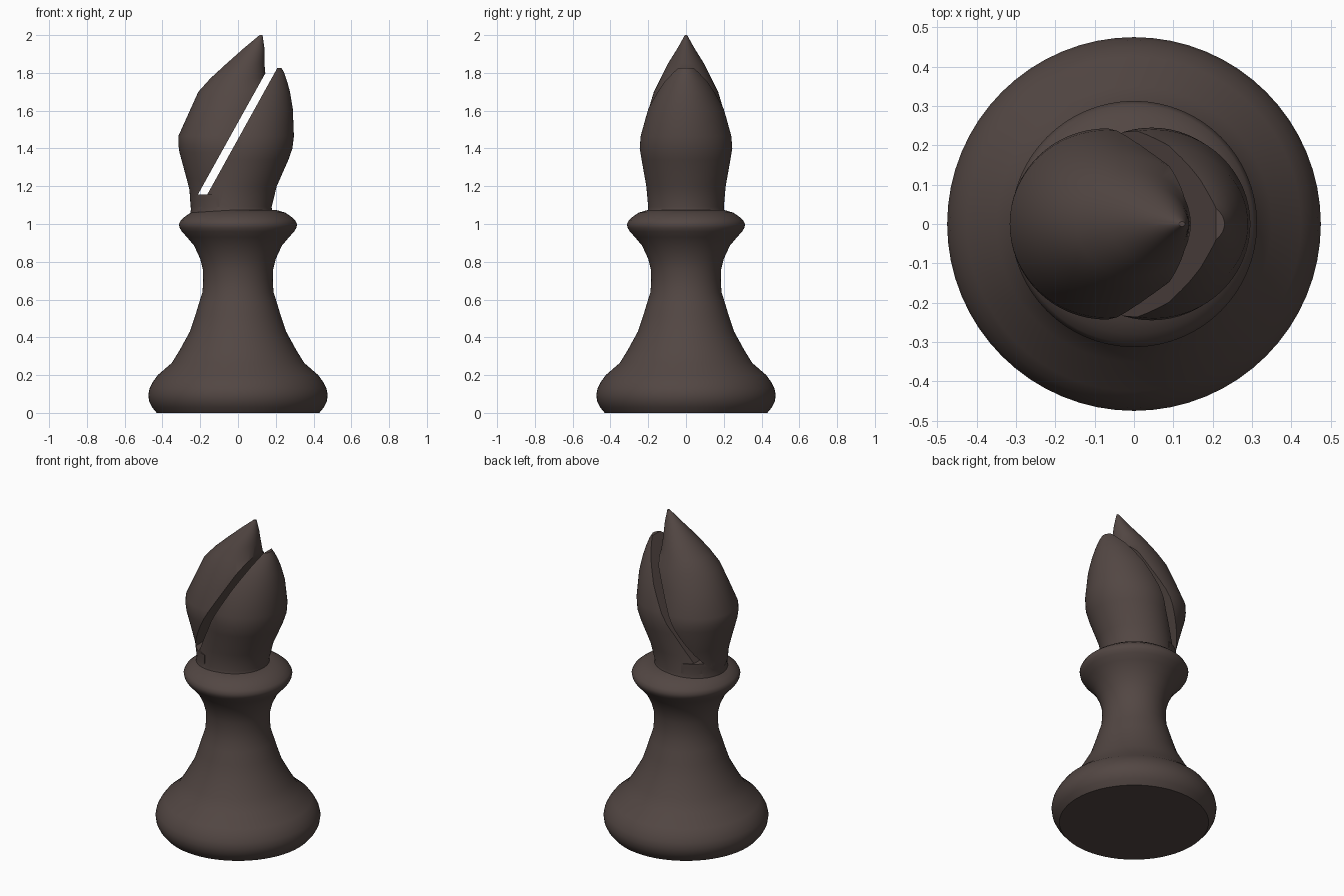
import bpy, bmesh, math
from mathutils import Vector

if "Cube" in bpy.data.objects:
    bpy.data.objects.remove(bpy.data.objects["Cube"])

SEG = 64

mat = bpy.data.materials.new("dark_wood")
mat.diffuse_color = (0.085, 0.062, 0.056, 1)
mat.use_nodes = True
mat.node_tree.nodes["Principled BSDF"].inputs["Base Color"].default_value = mat.diffuse_color


def loft(name, sections, cut=None):
    """Stack ellipses (z, centre x, x radius, y radius); optionally slice by a plane (point, normal to discard)."""
    bm = bmesh.new()
    rings = []
    for z, cx, rx, ry in sections:
        rings.append([bm.verts.new((cx + rx * math.cos(2 * math.pi * i / SEG),
                                    ry * math.sin(2 * math.pi * i / SEG), z)) for i in range(SEG)])
    for a, b in zip(rings, rings[1:]):
        for i in range(SEG):
            j = (i + 1) % SEG
            bm.faces.new((a[i], a[j], b[j], b[i]))
    bm.faces.new(rings[0][::-1])
    bm.faces.new(rings[-1])
    if cut:
        res = bmesh.ops.bisect_plane(bm, geom=bm.verts[:] + bm.edges[:] + bm.faces[:],
                                     plane_co=cut[0], plane_no=cut[1], clear_outer=True)
        edges = [e for e in bm.edges if e.is_boundary]
        bmesh.ops.holes_fill(bm, edges=edges, sides=0)
    bmesh.ops.recalc_face_normals(bm, faces=bm.faces[:])
    me = bpy.data.meshes.new(name)
    bm.to_mesh(me)
    bm.free()
    me.materials.append(mat)
    ob = bpy.data.objects.new(name, me)
    bpy.context.collection.objects.link(ob)
    return ob


# turned base, stem and collar
profile = [(.0, .43), (.03, .455), (.06, .47), (.095, .475), (.13, .468), (.165, .45), (.2, .425),
           (.265, .35), (.33, .31), (.43, .255), (.51, .228), (.585, .205), (.64, .188), (.7, .184),
           (.76, .186), (.815, .2), (.885, .232), (.93, .27), (.96, .297), (.98, .309), (1.0, .313),
           (1.02, .303), (1.04, .28), (1.06, .25), (1.075, .2)]
body = loft("body", [(z, 0, r, r) for z, r in profile])

# short neck under the slot
neck = loft("neck", [(1.03, -.035, .22, .21), (1.09, -.035, .213, .2),
                     (1.13, -.034, .22, .203), (1.155, -.033, .222, .204)],
            (Vector((-.1, 0, 1.15)), Vector((1, 0, 0))))

# right half of the head, cut along the slanted slot
right = loft("head_right", [(1.03, -.035, .22, .21), (1.09, -.035, .213, .2), (1.2, -.01, .215, .21),
                            (1.34, .035, .232, .235), (1.4, .045, .243, .245), (1.465, .05, .246, .24),
                            (1.61, .07, .22, .2), (1.7, .09, .185, .155), (1.755, .095, .165, .125),
                            (1.8, .1, .145, .09), (1.826, .11, .12, .07)],
             (Vector((-.155, 0, 1.17)), Vector((-.65, 0, .36))))

# left half of the head, leaning over the slot
left = loft("head_left", [(1.08, -.055, .195, .19), (1.18, -.06, .197, .2), (1.24, -.065, .207, .21),
                          (1.38, -.07, .24, .24), (1.42, -.07, .246, .243), (1.465, -.07, .246, .238),
                          (1.6, -.04, .215, .2), (1.7, -.01, .2, .17), (1.77, .0, .147, .135),
                          (1.85, .04, .1, .095), (1.93, .085, .055, .045), (2.0, .122, .008, .006)],
            (Vector((-.213, 0, 1.155)), Vector((.615, 0, -.342))))

# fuse everything into one solid
bpy.context.view_layer.objects.active = body
body.select_set(True)
for part in (neck, right, left):
    m = body.modifiers.new("fuse", 'BOOLEAN')
    m.operation = 'UNION'
    m.solver = 'EXACT'
    m.object = part
    bpy.ops.object.modifier_apply(modifier=m.name)
    bpy.data.objects.remove(part)
body.name = "bishop_body"
bpy.ops.object.shade_smooth_by_angle(angle=math.radians(40))
